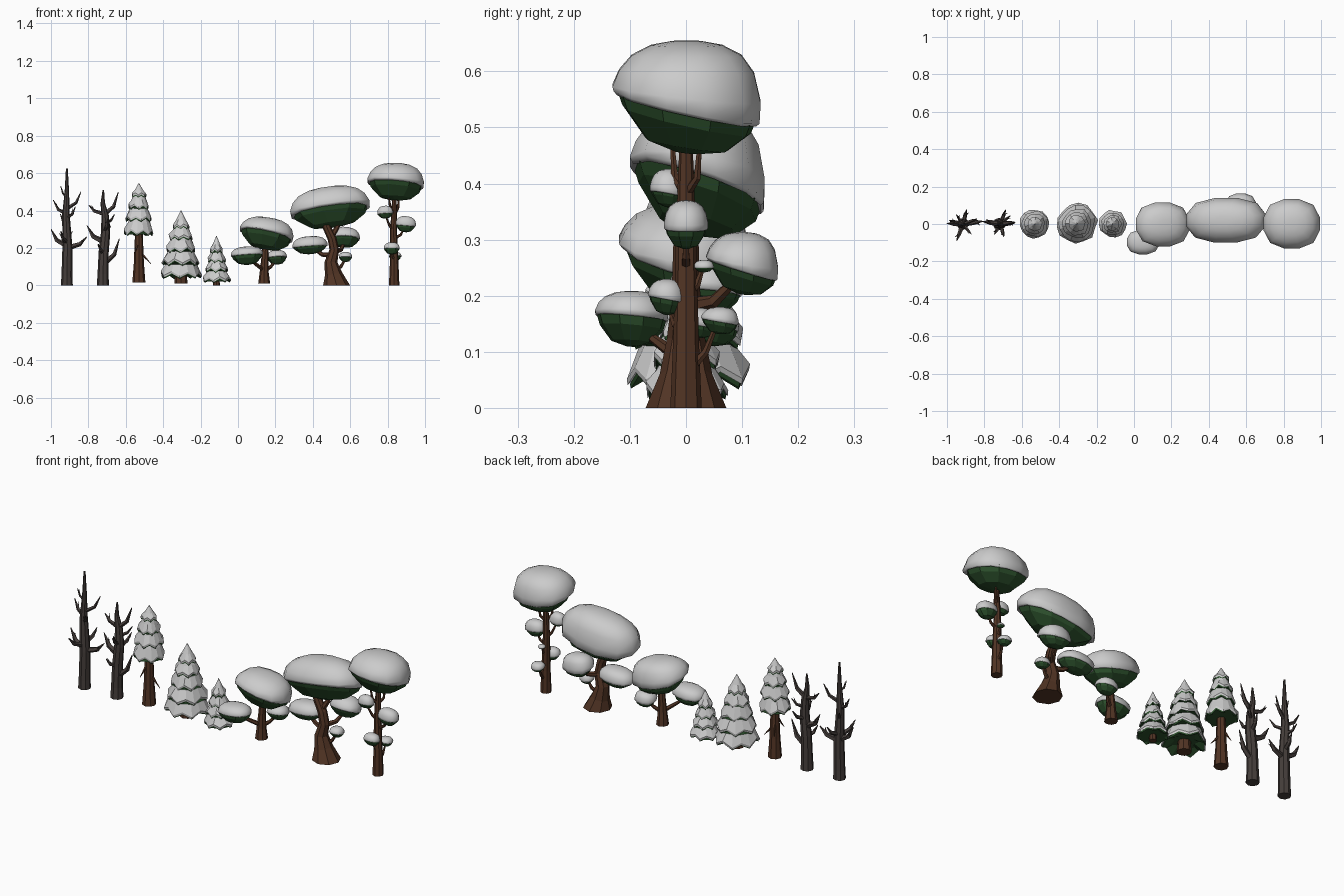
import bpy, math, random
from mathutils import Vector, Matrix

if "Cube" in bpy.data.objects:
    bpy.data.objects.remove(bpy.data.objects["Cube"])

random.seed(4)


def material(name, rgb):
    m = bpy.data.materials.new(name)
    m.diffuse_color = (*rgb, 1)
    m.use_nodes = True
    m.node_tree.nodes["Principled BSDF"].inputs["Base Color"].default_value = m.diffuse_color
    return m


GREEN = material("needles", (0.025, 0.08, 0.025))
BARK = material("bark", (0.085, 0.035, 0.018))
DEAD = material("dead_bark", (0.06, 0.048, 0.044))


def shell(name, rings, mat=None, smooth=False):
    """Skin a stack of equal rings (ordered top-down or bottom-up), cap both ends."""
    n = len(rings[0])
    verts = [v for r in rings for v in r]
    faces = [(i * n + j, i * n + (j + 1) % n, (i + 1) * n + (j + 1) % n, (i + 1) * n + j)
             for i in range(len(rings) - 1) for j in range(n)]
    faces += [tuple(range(n))[::-1], tuple(range(len(verts) - n, len(verts)))]
    if verts[0][2] > verts[-1][2]:
        faces = [f[::-1] for f in faces]
    me = bpy.data.meshes.new(name)
    me.from_pydata(verts, [], faces)
    if mat:
        me.materials.append(mat)
    for p in me.polygons:
        p.use_smooth = smooth
    ob = bpy.data.objects.new(name, me)
    bpy.context.collection.objects.link(ob)
    return ob


def limb(name, pts, radii, mat, n=6):
    """Tapered many-sided tube along a path."""
    pts = [Vector(p) for p in pts]
    rings = []
    for i, (p, r) in enumerate(zip(pts, radii)):
        d = pts[min(i + 1, len(pts) - 1)] - pts[max(i - 1, 0)]
        q = Vector((0, 0, 1)).rotation_difference(d)
        if i == 0 and n > 6:
            q.identity()
        rings.append([p + q @ Vector((r * math.cos(a), r * math.sin(a), 0))
                      for a in (math.tau * k / n for k in range(n))])
    return shell(name, rings, mat)


def pad(name, c, rx, ry, up, down, seam=(0, 0), tilt=0, n=12):
    """Foliage cushion: faceted green belly under a smooth snow cap with slanted seam."""
    M = Matrix.Translation(c) @ Matrix.Rotation(-math.radians(tilt), 4, 'Y')

    def ring(r, z, w, k):
        out = []
        for j in range(k):
            a = math.tau * (j + .5) / k
            ca, sa = math.cos(a), math.sin(a)
            f = r / (abs(ca) ** 2.5 + abs(sa) ** 2.5) ** (1 / 2.5)
            x, y = f * ca, f * sa
            out.append(M @ Vector((x * rx, y * ry, z + w * (seam[0] * x + seam[1] * y))))
        return out
    shell(name + "_snow", [ring(r, z * up, w, n) for r, z, w in (
        (.2, .99, 0), (.48, .92, 0), (.74, .74, 0), (.91, .45, .1), (1, .05, .5),
        (.985, -.16, 1), (.94, -.22, 1), (.85, -.16, 1))], None, True)
    shell(name + "_needles", [ring(r, z, w, 9) for r, z, w in (
        (.6, .3 * up, .5), (.95, -.1 * up, 1), (.86, -.42 * down, 1),
        (.55, -.86 * down, .7), (.15, -down, .5))], GREEN)


def conifer(name, x, y, tiers, n=7):
    """Stacked snowy skirts with pointed hems. tiers: (z_top, z_hem, top_r, hem_r)."""
    for t, (zt, zb, r0, r1) in enumerate(tiers):
        h, off = zt - zb, random.uniform(0, 1)
        jit = [random.uniform(.92, 1.05) for _ in range(2 * n)]

        def ring(r, z, tooth, inset=.95):
            out = []
            for j in range(2 * n):
                a = math.tau * (j + off) / (2 * n)
                rr = r * (inset if j % 2 else 1) * (jit[j] if tooth else 1)
                zz = z + (tooth * h * (.16 if j % 2 else 0)) + (jit[j] - 1) * h * tooth * .4
                out.append((x + rr * math.cos(a), y + rr * math.sin(a), zz))
            return out
        hem = ring(r1, zb + .01, 1)
        low = ring(r1 * .985, zb, 1)
        shell(f"{name}_snow_{t}", [ring(r0, zt, 0, 1), ring(r0 + (r1 - r0) * .54, zb + h * .5, 0, .96),
                                   hem, low, ring(r1 * .8, zb + h * .2, 0)])
        shell(f"{name}_needles_{t}", [ring(r1 * .95, zb + .002, 1), ring(r1 * .93, zb - .006, 1),
                                      ring(r1 * .35, zb + h * .2, 0, 1)], GREEN)


def dead_tree(name, trunk, radii, branches):
    limb(name + "_trunk", trunk, radii, DEAD, 8)
    for i, (p, q, t, r) in enumerate(branches):
        limb(f"{name}_branch_{i}", [p, q, t], [r * 1.2, r * .95, .002], DEAD, 5)
        m = Vector(q)     # side twig
        s = Vector(t) - m
        limb(f"{name}_twig_{i}", [m, m + Vector((s.y * .5 + s.x * .5, -s.x * .5 + s.y * .5, .03))],
             [r * .6, .001], DEAD, 5)


def radial(x, y, z, ang, reach, rise, r):
    c, s = math.cos(math.radians(ang)), math.sin(math.radians(ang))
    return ((x, y, z), (x + c * reach * .65, y + s * reach * .65, z + rise * .35),
            (x + c * reach, y + s * reach, z + rise), r)


# Tall dead tree
X = -.915
dead_tree("dead_tall", [(X, 0, 0), (X, 0, .05), (X + .003, 0, .2), (X - .005, 0, .38), (X, 0, .5), (X, 0, .625)],
          [.032, .029, .027, .02, .012, .005],
          [radial(X, 0, z, a, d, h, r) for z, a, d, h, r in (
              (.21, 178, .085, .09, .013), (.2, 8, .108, .06, .013), (.23, 250, .095, .06, .011),
              (.24, 75, .08, .06, .011), (.38, 165, .075, .075, .009), (.41, 20, .08, .09, .009),
              (.36, 310, .07, .06, .008), (.33, 125, .06, .05, .008), (.47, 200, .035, .06, .006))])

# Bent dead tree
X = -.72
dead_tree("dead_bent", [(X - .002, 0, 0), (X - .002, 0, .06), (X + .002, 0, .18), (X + .012, 0, .28),
                        (X + .01, 0, .37), (X - .003, 0, .44), (X, 0, .51)],
          [.033, .029, .027, .025, .02, .012, .004],
          [radial(X + .006, 0, z, a, d, h, r) for z, a, d, h, r in (
              (.23, 172, .095, .09, .014), (.12, 5, .08, .13, .013), (.38, 175, .085, .05, .01),
              (.38, 8, .075, .12, .011), (.27, 70, .08, .06, .01), (.29, 285, .07, .07, .01),
              (.17, 240, .065, .05, .01), (.33, 40, .07, .05, .008))])

# Three snowy conifers
limb("conifer_tall_trunk", [(-.53, 0, .015), (-.53, 0, .12), (-.53, 0, .45)], [.035, .027, .014], BARK, 8)
for i, (a, z, d) in enumerate(((0, .17, .065), (120, .2, .05), (240, .22, .05))):
    ca, sa = math.cos(math.radians(a)), math.sin(math.radians(a))
    limb(f"conifer_tall_stub_{i}", [(-.53 + .015 * ca, .015 * sa, z), (-.53 + d * ca, d * sa, z - .055)],
         [.008, .001], BARK, 5)
conifer("conifer_tall", -.53, 0, [(.4, .272, .035, .083), (.46, .345, .03, .072),
                                  (.51, .41, .02, .057), (.547, .475, .001, .04)])
limb("conifer_wide_trunk", [(-.305, 0, .01), (-.305, 0, .3)], [.035, .015], BARK, 8)
conifer("conifer_wide", -.305, 0.003, [(.19, .043, .05, .113), (.24, .11, .045, .1), (.3, .18, .035, .083),
                                       (.35, .245, .02, .066), (.4, .305, .001, .047)])
limb("conifer_small_trunk", [(-.115, 0, 0), (-.115, 0, .2)], [.018, .01], BARK, 8)
conifer("conifer_small", -.115, 0, [(.12, .02, .03, .075), (.165, .075, .025, .062),
                                    (.215, .125, .015, .05), (.264, .175, .001, .037)])

# Low spreading tree
limb("low_trunk", [(.14, 0, .01), (.14, 0, .07), (.143, 0, .14), (.15, 0, .25)], [.032, .024, .019, .014], BARK, 8)
limb("low_branch_left", [(.14, 0, .08), (.1, -.04, .11), (.06, -.08, .14)], [.012, .01, .006], BARK)
limb("low_branch_right", [(.14, 0, .075), (.175, .02, .1), (.2, .04, .13)], [.012, .009, .006], BARK)
pad("low_crown", (.153, -.002, .282), .147, .119, .082, .09, (-.008, -.03), -9)
pad("low_pad_left", (.048, -.097, .168), .088, .066, .04, .058, (0, -.006), 4)
pad("low_pad_right", (.207, .045, .153), .055, .05, .036, .042, (0, -.01), 4)

# Thick leaning tree
limb("leaning_trunk", [(.527, 0, 0), (.51, 0, .06), (.497, 0, .125), (.515, 0, .19), (.503, 0, .25),
                       (.475, 0, .31), (.46, 0, .38)], [.072, .047, .034, .026, .024, .022, .017], BARK, 8)
limb("leaning_branch_left", [(.505, 0, .16), (.45, .02, .165), (.4, .03, .2)], [.016, .012, .008], BARK)
limb("leaning_branch_right", [(.515, 0, .18), (.55, .05, .19), (.57, .09, .23)], [.016, .012, .008], BARK)
limb("leaning_branch_small", [(.5, 0, .07), (.55, .015, .1), (.575, .02, .14)], [.012, .009, .005], BARK)
limb("leaning_branch_top", [(.5, 0, .26), (.53, .01, .31), (.55, .02, .38)], [.016, .013, .01], BARK)
pad("leaning_crown", (.492, .02, .415), .217, .122, .114, .105, (0, -.04), 8)
pad("leaning_pad_left", (.385, .035, .215), .096, .066, .048, .048, (0, -.006), 4)
pad("leaning_pad_right", (.572, .1, .258), .081, .065, .055, .055, (.005, -.02), -6)
pad("leaning_pad_small", (.575, .02, .153), .036, .036, .026, .028, (0, -.006))

# Slim tall tree
limb("slim_trunk", [(.835, 0, 0), (.835, 0, .12), (.832, 0, .3), (.835, 0, .42), (.838, 0, .52)],
     [.028, .023, .018, .014, .009], BARK, 8)
for i, (p, q, t) in enumerate((
        ((.833, 0, .29), (.81, -.015, .32), (.79, -.03, .37)),
        ((.833, 0, .25), (.87, 0, .27), (.89, 0, .31)),
        ((.835, 0, .13), (.83, -.02, .15), (.823, -.03, .18)),
        ((.835, 0, .06), (.84, .035, .1), (.842, .055, .15)),
        ((.835, 0, .2), (.837, .02, .22), (.838, .03, .25)),
        ((.835, 0, .38), (.815, -.02, .41), (.805, -.025, .48)),
        ((.835, 0, .38), (.855, .02, .41), (.862, .025, .48)))):
    limb(f"slim_branch_{i}", [p, q, t], [.009, .007, .004], BARK)
pad("slim_crown", (.843, .001, .555), .153, .134, .1, .1, (-.008, -.03), -2)
pad("slim_pad_left", (.787, -.032, .388), .043, .033, .038, .03, (0, -.006), 4)
pad("slim_pad_right", (.897, 0, .328), .056, .04, .042, .044, (0, 0), -5)
pad("slim_pad_low_front", (.822, -.035, .2), .043, .033, .03, .034, (0, -.006))
pad("slim_pad_low_back", (.84, .06, .158), .034, .034, .022, .026, (0, -.006))
pad("slim_pad_tiny", (.838, .032, .252), .018, .018, .012, .01)
